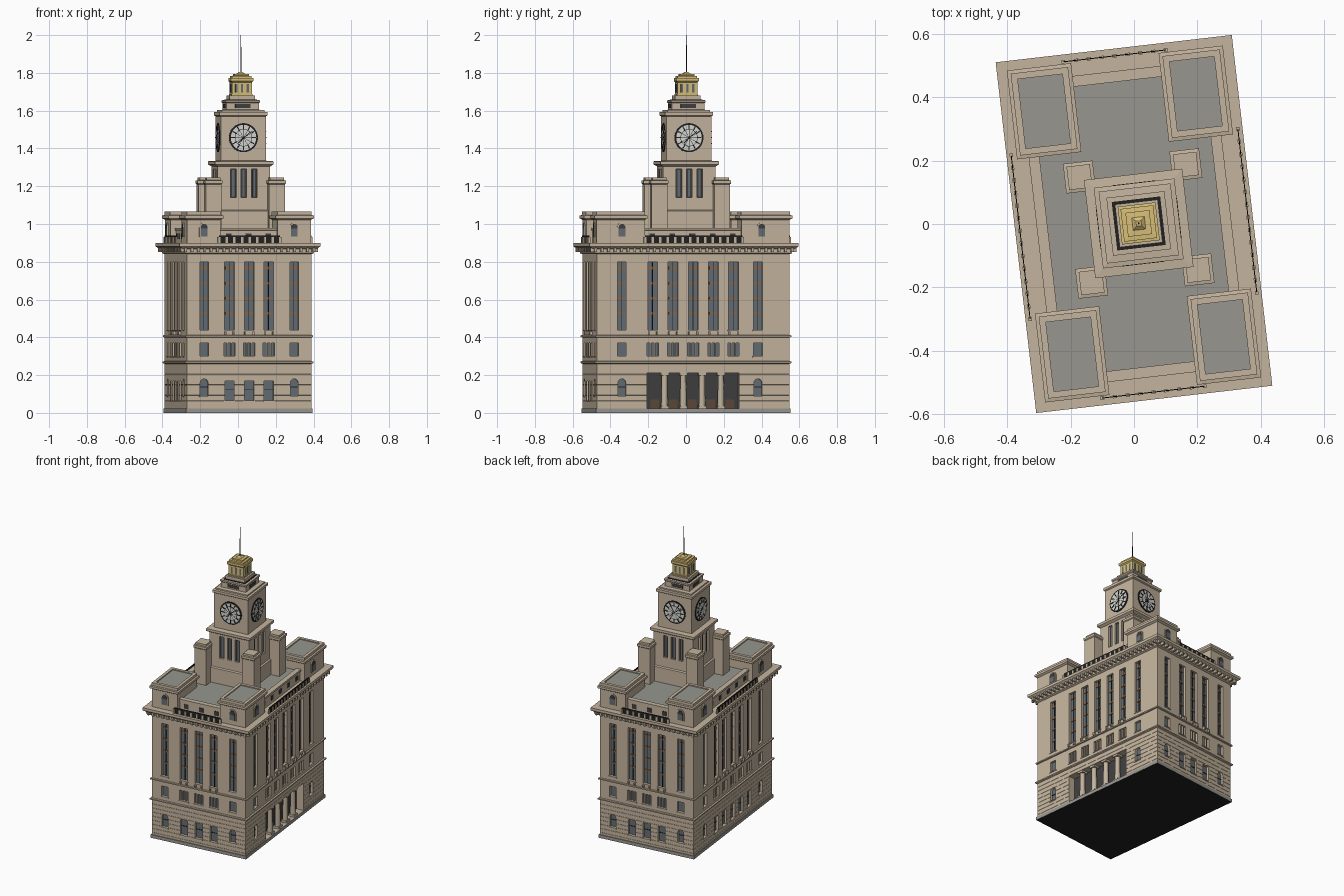
import bpy, bmesh, math
from mathutils import Matrix, Vector

if "Cube" in bpy.data.objects:
    bpy.data.objects.remove(bpy.data.objects["Cube"])

TURN = Matrix.Rotation(math.radians(6.6), 4, 'Z')   # whole building is slightly turned
HX, HY = 0.332, 0.514                               # half size of main block
DIST = (HY, HX, HY, HX)                             # wall distance: front, right, back, left
TX, TY = 0.015, 0.0                                 # tower centre


def material(name, r, g, b):
    m = bpy.data.materials.new(name)
    m.use_nodes = True
    m.diffuse_color = (r, g, b, 1)
    m.node_tree.nodes["Principled BSDF"].inputs["Base Color"].default_value = (r, g, b, 1)
    return m


STONE = material("tan stone", .55, .455, .34)
ROOF = material("grey roof", .31, .305, .28)
GLASS = material("window glass", .13, .155, .175)
BRONZE = material("brown spandrel", .26, .135, .065)
DOOR = material("dark brown door", .11, .065, .04)
IRON = material("black iron", .015, .015, .015)
DARK = material("dark opening", .05, .05, .05)
WHITE = material("clock white", .68, .68, .64)
GOLD = material("gold", .68, .52, .19)
PLINTH = material("plinth grey", .32, .31, .28)


def finish(name, bm, *mats):
    bmesh.ops.recalc_face_normals(bm, faces=bm.faces)
    bm.transform(TURN)
    me = bpy.data.meshes.new(name)
    bm.to_mesh(me)
    bm.free()
    for m in mats:
        me.materials.append(m)
    ob = bpy.data.objects.new(name, me)
    bpy.context.scene.collection.objects.link(ob)
    return ob


def loft(bm, cx, cy, prof, top=0, bottom=0):
    """Stack of rectangular rings (half x, half y, z) with capped ends."""
    rings = [[bm.verts.new((cx + sx * a, cy + sy * b, z))
              for sx, sy in ((-1, -1), (1, -1), (1, 1), (-1, 1))] for a, b, z in prof]
    for lo, hi in zip(rings, rings[1:]):
        for i in range(4):
            j = (i + 1) % 4
            bm.faces.new((lo[i], lo[j], hi[j], hi[i]))
    bm.faces.new(rings[0][::-1]).material_index = bottom
    bm.faces.new(rings[-1]).material_index = top


def square(*pairs):
    return [(h, h, z) for h, z in pairs]


def wall(k, c=(0, 0)):
    """Frame of wall k: u to the viewer's right, -y outward."""
    return Matrix.Translation((c[0], c[1], 0)) @ Matrix.Rotation(k * math.pi / 2, 4, 'Z')


def panel(bm, k, u, z0, z1, w, d0, d1, arch=False, c=(0, 0)):
    """Upright slab on wall k between distances d0 and d1, optionally round headed."""
    h = w / 2
    pts = [(u - h, z0), (u + h, z0)]
    if arch:
        pts += [(u + h * math.cos(a * math.pi / 8), z1 - h + h * math.sin(a * math.pi / 8)) for a in range(9)]
    else:
        pts += [(u + h, z1), (u - h, z1)]
    M = wall(k, c)
    a, b = ([bm.verts.new(M @ Vector((x, -d, z))) for x, z in pts] for d in (d0, d1))
    bm.faces.new(a)
    bm.faces.new(b[::-1])
    for i in range(len(pts)):
        j = (i + 1) % len(pts)
        bm.faces.new((a[i], b[i], b[j], a[j]))


def cut(ob, cutter):
    mod = ob.modifiers.new("openings", 'BOOLEAN')
    mod.operation, mod.object, mod.solver = 'DIFFERENCE', cutter, 'EXACT'
    dg = bpy.context.evaluated_depsgraph_get()
    me = bpy.data.meshes.new_from_object(ob.evaluated_get(dg))
    ob.modifiers.clear()
    ob.data = me
    bpy.data.objects.remove(cutter)


# Main block: finely coursed ground storey, string courses, cornice
offs = [(0, .003)]
for i in range(1, 9):
    z = .028 * i + .008
    offs += [(0, z), (-.0012, z + .0008), (0, z + .0016)]
offs += [(0, .26), (.01, .264), (.01, .272), (0, .274), (0, .4), (.008, .402), (.008, .41), (0, .412),
         (0, .84), (.012, .846), (.012, .868), (.03, .872), (.043, .882), (.043, .9)]
body = bmesh.new()
loft(body, 0, 0, [(HX + o, HY + o, z) for o, z in offs])

cutter, glass, bars, spandrels, trim = (bmesh.new() for _ in range(5))


def window(k, u, z0, z1, w, arch=False):
    d = DIST[k]
    panel(cutter, k, u, z0, z1, w, d - .02, d + .03, arch)
    panel(glass, k, u, z0, z1, w, d - .021, d - .016, arch)
    panel(trim, k, u, z0 - .006, z0, w + .01, d - .01, d + .004)


for k in range(4):
    d = DIST[k]
    inner = (-.105, 0, .105) if k % 2 == 0 else (-.215, -.108, 0, .108, .215)
    outer = (-.24, .24) if k % 2 == 0 else ((-.38, .345) if k == 1 else (-.365, .365))
    for u in inner + outer:
        mid = u in inner
        w = .052 if mid else .046
        window(k, u, .44, .8, w)
        for z in (.52, .6, .68, .76):
            panel(spandrels, k, u, z, z + .014, w * .8, d - .02, d - .012)
        panel(bars, k, u, .44, .8, .003, d - .02, d - .011)
        window(k, u, .3, .37, .06 if mid else .046)
        if mid:
            for s in (-.011, .011):
                panel(trim, k, u + s, .3, .37, .007, d - .02, d - .004)
            for s in (-.022, .022):      # balcony brackets
                panel(trim, k, u + s, .412, .432, .009, d - .01, d + .014)
        if not mid:
            window(k, u, .09, .18, .042, True)
            panel(bars, k, u, .135, .139, .042, d - .02, d - .013)
        elif k != 1:
            window(k, u, .065, .17, .05)
            panel(bars, k, u, .12, .124, .05, d - .02, d - .013)
    # cornice brackets
    half = (HY, HX)[(k + 1) % 2] + .01
    n = int(half * 2 / .034)
    for i in range(n + 1):
        panel(trim, k, -half + 2 * half * i / n, .852, .874, .013, d, d + .034)

# Portico on one long side
PD = HX - .055
panel(cutter, 1, 0, .022, .21, .49, PD, HX + .03)
block = finish("main_block", body, STONE)
cut(block, finish("opening_cutter", cutter))
back = bmesh.new()
panel(back, 1, 0, .022, .21, .49, PD - .002, PD + .003)
finish("portico_back", back, DARK)
doors, cols = bmesh.new(), bmesh.new()
for i in range(5):
    panel(doors, 1, (i - 2) * .1, .022, .07, .045, PD, PD + .008)
for i in range(4):
    u = (i - 1.5) * .1
    panel(cols, 1, u, .022, .036, .042, HX - .045, HX - .003)
    panel(cols, 1, u, .197, .21, .042, HX - .045, HX - .003)
    bmesh.ops.create_cone(cols, segments=16, radius1=.018, radius2=.015, depth=.17,
                          matrix=wall(1) @ Matrix.Translation((u, -HX + .024, .115)))
finish("portico_doors", doors, DOOR)
finish("portico_columns", cols, STONE)
base = bmesh.new()
loft(base, 0, 0, [(HX + .005, HY + .005, z) for z in (0, .022)], bottom=1)
finish("plinth", base, PLINTH, IRON)

# Attic with parapet and roof
attic = bmesh.new()
loft(attic, 0, 0, [(.3 + o, .48 + o, z) for o, z in
                   ((0, .89), (0, .965), (.006, .967), (.006, .98), (-.028, .98), (-.028, .968))], top=1)
finish("attic", attic, STONE, ROOF)
openings = bmesh.new()
for k in range(4):
    for u in ((-.105, 0, .105) if k % 2 == 0 else (-.215, -.108, 0, .108, .215)):
        panel(openings, k, u, .92, .95, .03, (.475, .295)[k % 2], (.483, .303)[k % 2])

# Balustrades above the cornice
rail = bmesh.new()
for k in range(4):
    half, d = ((.163, .534), (.26, .36))[k % 2]
    panel(rail, k, 0, .9, .94, 2 * half, d - .0015, d + .0015)
    n = round(half / .02)
    for i in range(n + 1):
        panel(trim, k, -half + 2 * half * i / n, .9, .93, .013, d - .005, d + .005)
finish("balustrade_rails", rail, IRON)

# Corner pavilions
pav = bmesh.new()
for sx in (-1, 1):
    for sy in (-1, 1):
        loft(pav, sx * .241, sy * .386, [(.089 + o, .128 + o, z) for o, z in (
            (0, .89), (0, 1.022), (.013, 1.03), (.013, 1.045), (.002, 1.047), (.002, 1.065),
            (-.018, 1.065), (-.018, 1.058))], top=1)
finish("corner_pavilions", pav, STONE, ROOF)
for k in range(4):
    d = DIST[k]
    for u in ((-.24, .24) if k % 2 == 0 else (-.38, .365)):
        panel(trim, k, u, .93, 1.008, .052, d - .005, d + .005, True)
        panel(openings, k, u, .97, 1.0, .036, d, d + .008, True)
        panel(glass, k, u, .935, .975, .036, d, d + .008)

# Tower: pylons, shaft, clock stage, upper stages
c = (TX, TY)
pyl = bmesh.new()
for sx in (-1, 1):
    for sy in (-1, 1):
        loft(pyl, TX + sx * .169, TY + sy * .167, square(
            (.042, .96), (.042, 1.21), (.047, 1.215), (.047, 1.23), (.037, 1.232), (.037, 1.245)))
finish("tower_pylons", pyl, STONE)
shaft = bmesh.new()
loft(shaft, TX, TY, square((.15, .96), (.15, 1.07), (.14, 1.075), (.14, 1.305), (.156, 1.315), (.156, 1.332),
                           (.12, 1.335), (.12, 1.57), (.128, 1.575), (.128, 1.592), (.114, 1.594), (.114, 1.603),
                           (.087, 1.605), (.087, 1.64), (.092, 1.645), (.092, 1.655), (.068, 1.656), (.068, 1.68)))
tower = finish("clock_tower", shaft, STONE)
slots = bmesh.new()
for k in range(4):
    for i in (-1, 0, 1):
        panel(slots, k, i * .055, 1.14, 1.29, .03, .122, .16, c=c)
        panel(openings, k, i * .055, 1.14, 1.29, .03, .121, .126, c=c)
        panel(glass, k, i * .055, 1.145, 1.285, .012, .124, .128, c=c)
    panel(openings, k, 0, 1.613, 1.634, .08, .084, .09, c=c)
cut(tower, finish("slot_cutter", slots))
edge = bmesh.new()
loft(edge, TX, TY, square((.077, 1.65), (.077, 1.658)))
finish("lantern_gutter", edge, IRON)

# Clock faces on all four sides
ring, dial, marks = (bmesh.new() for _ in range(3))


def disc(bm, k, r, d):
    M = wall(k, c) @ Matrix.Translation((0, -d, 1.457)) @ Matrix.Rotation(math.pi / 2, 4, 'X')
    bmesh.ops.create_cone(bm, cap_ends=True, segments=36, radius1=r, radius2=r, depth=.008, matrix=M)


def spoke(k, turn, r0, r1, w):
    M = wall(k, c) @ Matrix.Translation((0, -.126, 1.457)) @ Matrix.Rotation(turn, 4, 'Y')
    M = M @ Matrix.Translation((0, 0, (r0 + r1) / 2)) @ Matrix.Diagonal((w, .006, r1 - r0, 1))
    bmesh.ops.create_cube(marks, size=1, matrix=M)


for k in range(4):
    for i, r in enumerate((.077, .068, .046, .0435)):
        disc((ring, dial)[i % 2], k, r, .12 + i * .0015)
    for h in range(12):
        spoke(k, h * math.pi / 6, .046, .066, .0055)
        spoke(k, h * math.pi / 6, 0, .046, .002)
    spoke(k, .9, 0, .055, .004)
    spoke(k, 3.9, 0, .04, .005)
finish("clock_rings", ring, IRON)
finish("clock_dials", dial, WHITE)
finish("clock_marks", marks, IRON)

# Gold lantern and spire
lan = bmesh.new()
loft(lan, TX, TY, square((.056, 1.675), (.056, 1.687), (.053, 1.688), (.053, 1.75), (.06, 1.757), (.06, 1.772),
                         (.052, 1.773), (.052, 1.784), (.038, 1.785), (.038, 1.794), (.02, 1.795), (.008, 1.805)))
finish("lantern", lan, GOLD)
for k in range(4):
    for i in (-1, 0, 1):
        panel(glass, k, i * .03, 1.695, 1.74, .012, .05, .055, c=c)
spire = bmesh.new()
bmesh.ops.create_cone(spire, cap_ends=True, segments=8, radius1=.003, radius2=.002, depth=.2,
                      matrix=Matrix.Translation((TX, TY, 1.9)))
finish("spire", spire, IRON)

finish("window_glass", glass, GLASS)
finish("window_bars", bars, IRON)
finish("window_spandrels", spandrels, BRONZE)
finish("small_openings", openings, DARK)
finish("stone_trim", trim, STONE)
